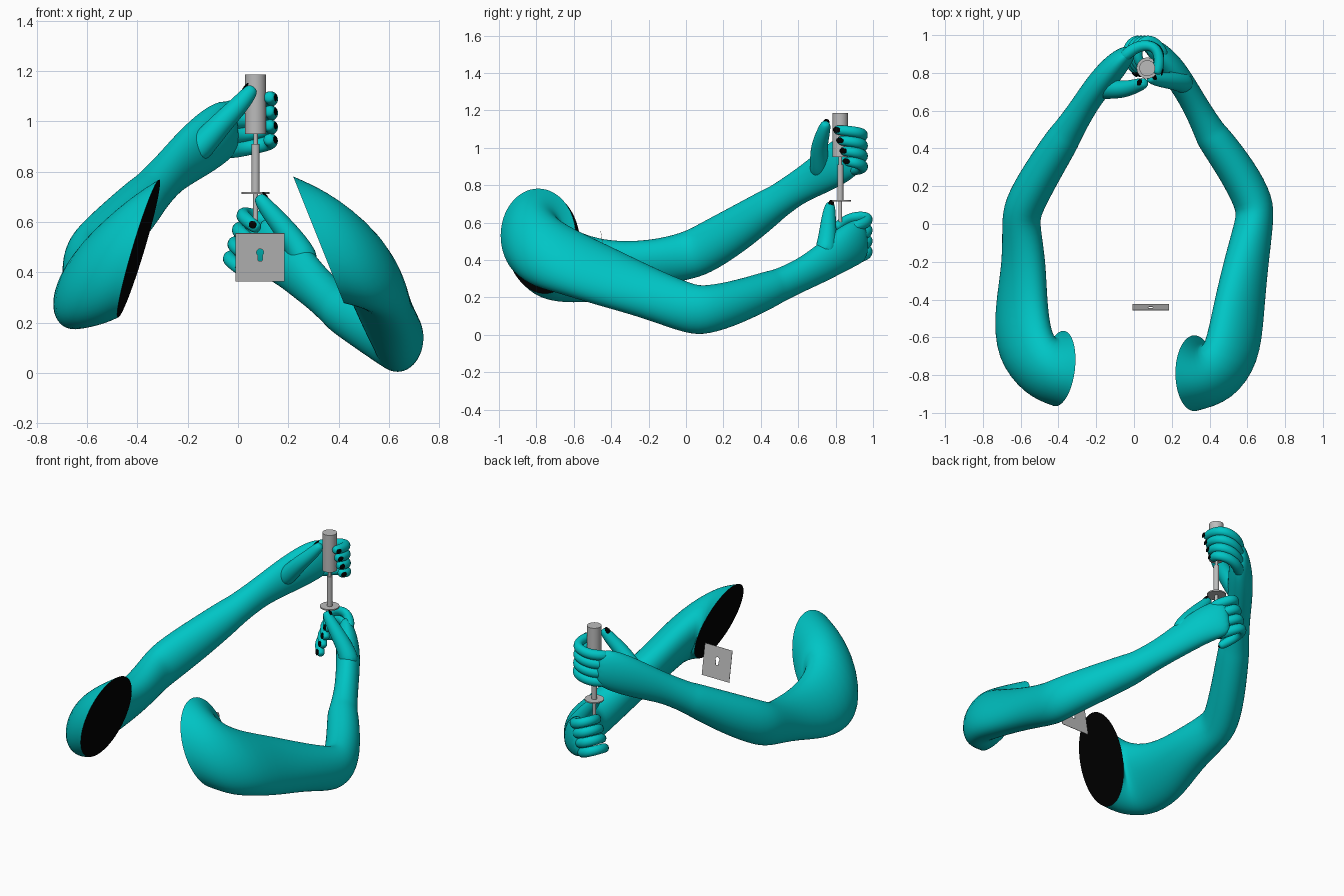
import bpy
import bmesh
from math import cos, sin, pi
from mathutils import Vector, Matrix

old_cube = bpy.data.objects.get("Cube")
if old_cube:
    bpy.data.objects.remove(old_cube, do_unlink=True)

UP = Vector((0, 0, 1))


def make_material(name, color):
    material = bpy.data.materials.new(name)
    material.use_nodes = True
    material.diffuse_color = (*color, 1)
    shader = material.node_tree.nodes["Principled BSDF"]
    shader.inputs["Base Color"].default_value = (*color, 1)
    shader.inputs["Roughness"].default_value = 0.6
    return material


TEAL = make_material("teal", (0.0, 0.56, 0.56))
BLACK = make_material("black", (0.0, 0.0, 0.0))
GREY = make_material("grey", (0.5, 0.5, 0.5))


def finish(name, bm, materials, smooth=True, levels=0):
    """Turn a bmesh into an object with its materials and shading."""
    bmesh.ops.recalc_face_normals(bm, faces=bm.faces[:])
    mesh = bpy.data.meshes.new(name)
    bm.to_mesh(mesh)
    bm.free()
    for material in materials:
        mesh.materials.append(material)
    for polygon in mesh.polygons:
        polygon.use_smooth = smooth
    obj = bpy.data.objects.new(name, mesh)
    bpy.context.collection.objects.link(obj)
    if levels:
        subdivision = obj.modifiers.new("smooth_form", "SUBSURF")
        subdivision.levels = subdivision.render_levels = levels
    return obj


def loft(name, stations, sides=16, tilt=0.5, open_start=False):
    """Skin oval rings: (x, y, z, half width, half height, optional lean, optional roll)."""
    bm = bmesh.new()
    crease = bm.edges.layers.float.new("crease_edge")
    centres = [Vector(s[:3]) for s in stations]
    last = len(stations) - 1
    rings = []
    for i, station in enumerate(stations):
        along = centres[min(i + 1, last)] - centres[max(i - 1, 0)]
        flat = Vector((along.x, along.y, 0))
        lean = station[5] if len(station) > 5 else tilt * along.z / flat.length
        roll = station[6] if len(station) > 6 else 0
        flat.normalize()
        side = flat.cross(UP)
        rise = (UP - lean * flat).normalized() + roll * side
        ring = []
        for k in range(sides):
            angle = 2 * pi * k / sides
            offset = side * station[3] * cos(angle) + rise * station[4] * sin(angle)
            ring.append(bm.verts.new(centres[i] + offset * 1.03))
        rings.append(ring)
    for lower, upper in zip(rings, rings[1:]):
        for k in range(sides):
            n = (k + 1) % sides
            bm.faces.new((lower[k], lower[n], upper[n], upper[k]))
    start_cap = bm.faces.new(rings[0])
    bm.faces.new(rings[-1])
    if open_start:
        # Dark, crisp-edged shoulder opening
        start_cap.material_index = 1
        for edge in start_cap.edges:
            edge[crease] = 1
            edge.smooth = False
    return finish(name, bm, [TEAL, BLACK], levels=2)


def digit(name, points, radius, nail_out, taper=0.15):
    """Rounded finger or thumb with a dark nail near its tip."""
    count = len(points) - 1
    sizes = [radius * (1 - taper * i / count) for i in range(count + 1)]
    rings = [(*p, size, size) for p, size in zip(points, sizes)]
    tip, before = Vector(points[-1]), Vector(points[-2])
    direction = (tip - before).normalized()
    tip_size = sizes[-1]
    end = tip + direction * tip_size * 0.7
    rings.append((*end, tip_size * 0.6, tip_size * 0.6))
    loft(name, rings, sides=10, tilt=1)

    out = Vector(nail_out)
    out = (out - direction * out.dot(direction)).normalized()
    across = direction.cross(out)
    place = Matrix((across, direction, out)).transposed().to_4x4()
    place.translation = tip + out * tip_size * 0.9
    size = Matrix.Diagonal((tip_size * 0.55, tip_size * 0.75, 0.0045, 1))
    bm = bmesh.new()
    bmesh.ops.create_uvsphere(bm, u_segments=12, v_segments=8, radius=1, matrix=place @ size)
    finish(name + "_nail", bm, [BLACK])


# Right arm, from shoulder opening to knuckles
loft("right_arm", [
    (-0.395, -0.765, 0.495, 0.20, 0.285, 0.3),
    (-0.475, -0.755, 0.45, 0.18, 0.265, 0.25, 0.1),
    (-0.58, -0.67, 0.38, 0.145, 0.21, 0.15, 0.3),
    (-0.60, -0.45, 0.335, 0.125, 0.16, 0, 0.4),
    (-0.58, -0.20, 0.375, 0.113, 0.125, 0, 0.2),
    (-0.60, 0.00, 0.42, 0.10, 0.125),
    (-0.59, 0.09, 0.455, 0.105, 0.135),
    (-0.49, 0.27, 0.56, 0.10, 0.125),
    (-0.37, 0.46, 0.69, 0.09, 0.10),
    (-0.36, 0.475, 0.70, 0.083, 0.093),
    (-0.28, 0.60, 0.79, 0.07, 0.088),
    (-0.215, 0.70, 0.85, 0.07, 0.105),
    (-0.125, 0.81, 0.92, 0.073, 0.122),
    (-0.05, 0.89, 0.97, 0.055, 0.12),
    (-0.01, 0.92, 0.98, 0.03, 0.09),
], open_start=True)

# Left arm, from shoulder opening to knuckles
loft("left_arm", [
    (0.32, -0.79, 0.53, 0.20, 0.27, 0.4),
    (0.43, -0.79, 0.49, 0.17, 0.25, 0.35, -0.1),
    (0.52, -0.70, 0.42, 0.14, 0.20, 0.2, -0.25),
    (0.555, -0.45, 0.32, 0.12, 0.16, -0.15, -0.4),
    (0.595, -0.20, 0.225, 0.115, 0.135, -0.15, -0.2),
    (0.64, 0.02, 0.135, 0.10, 0.132),
    (0.64, 0.11, 0.13, 0.105, 0.13),
    (0.55, 0.28, 0.175, 0.10, 0.115),
    (0.415, 0.465, 0.25, 0.09, 0.097),
    (0.405, 0.48, 0.255, 0.083, 0.09),
    (0.335, 0.61, 0.315, 0.068, 0.085),
    (0.265, 0.73, 0.385, 0.068, 0.10),
    (0.19, 0.84, 0.46, 0.07, 0.115),
    (0.12, 0.92, 0.50, 0.055, 0.12),
    (0.08, 0.955, 0.515, 0.035, 0.10),
], open_start=True)

# Fingers: each hand curls four stacked fingers
FINGERS = ["index", "middle", "ring", "little"]
for i, finger in enumerate(FINGERS):
    z = 1.07 - 0.056 * i
    digit("right_" + finger + "_finger", [
        (-0.07, 0.87, z - 0.02), (0.0, 0.935, z - 0.015), (0.07, 0.95, z),
        (0.12, 0.93, z + 0.01), (0.137, 0.87 + 0.01 * i, z + 0.02),
        (0.125, 0.81 + 0.018 * i, z + 0.025)], 0.033, (1, 0, 0))

    x, z = 0.03 - 0.018 * i, 0.60 - 0.057 * i
    digit("left_" + finger + "_finger", [
        (x + 0.14, 0.88, z - 0.03), (x + 0.08, 0.97, z), (x + 0.03, 0.98, z + 0.025),
        (x - 0.015, 0.93, z + 0.035), (x - 0.01, 0.86, z + 0.02),
        (x + 0.04, 0.81, z - 0.02)], 0.032, (0, -1, 0))

# Thumbs, full at the base
digit("right_thumb", [
    (-0.20, 0.72, 0.85), (-0.13, 0.715, 0.92), (-0.06, 0.71, 1.0),
    (0.01, 0.73, 1.07), (0.05, 0.745, 1.12)], 0.062, (0.5, 0.3, 1), taper=0.5)
digit("left_thumb", [
    (0.28, 0.74, 0.42), (0.24, 0.755, 0.50), (0.18, 0.76, 0.58),
    (0.12, 0.765, 0.65), (0.09, 0.77, 0.69)], 0.062, (0.3, 0.3, 1), taper=0.55)


# Hand tool: stacked cylinders on one axis
def tool_part(name, radius, bottom, top):
    bm = bmesh.new()
    centre = Matrix.Translation((0.07, 0.825, (bottom + top) / 2))
    bmesh.ops.create_cone(bm, cap_ends=True, segments=32, radius1=radius,
                          radius2=radius, depth=top - bottom, matrix=centre)
    for edge in bm.edges:
        edge.smooth = not any(len(face.verts) > 4 for face in edge.link_faces)
    finish(name, bm, [GREY])


tool_part("tool_handle", 0.042, 0.95, 1.187)
tool_part("tool_neck", 0.009, 0.90, 0.96)
tool_part("tool_shaft", 0.016, 0.72, 0.91)
tool_part("tool_flange", 0.056, 0.712, 0.72)
tool_part("tool_tip", 0.010, 0.60, 0.713)

# Lock plate with a keyhole cut through it
bm = bmesh.new()
segments = 64
outer, inner = [], []
for k in range(segments):
    c, s = cos(2 * pi * k / segments), sin(2 * pi * k / segments)
    edge_distance = 0.097 / max(abs(c), abs(s))
    hole = 0.014
    if s < -0.1:
        hole = max(hole, min(0.035 / -s, 0.009 / max(abs(c), 0.001)))
    outer.append(bm.verts.new((c * edge_distance, 0, s * edge_distance)))
    inner.append(bm.verts.new((c * hole, 0, s * hole + 0.02)))
for k in range(segments):
    n = (k + 1) % segments
    bm.faces.new((outer[k], outer[n], inner[n], inner[k]))
plate = finish("lock_plate", bm, [GREY], smooth=False)
plate.location = (0.088, -0.44, 0.46)
plate.rotation_euler = (0.17, 0, 0)
thickness = plate.modifiers.new("thickness", "SOLIDIFY")
thickness.thickness = 0.002
thickness.offset = 0
